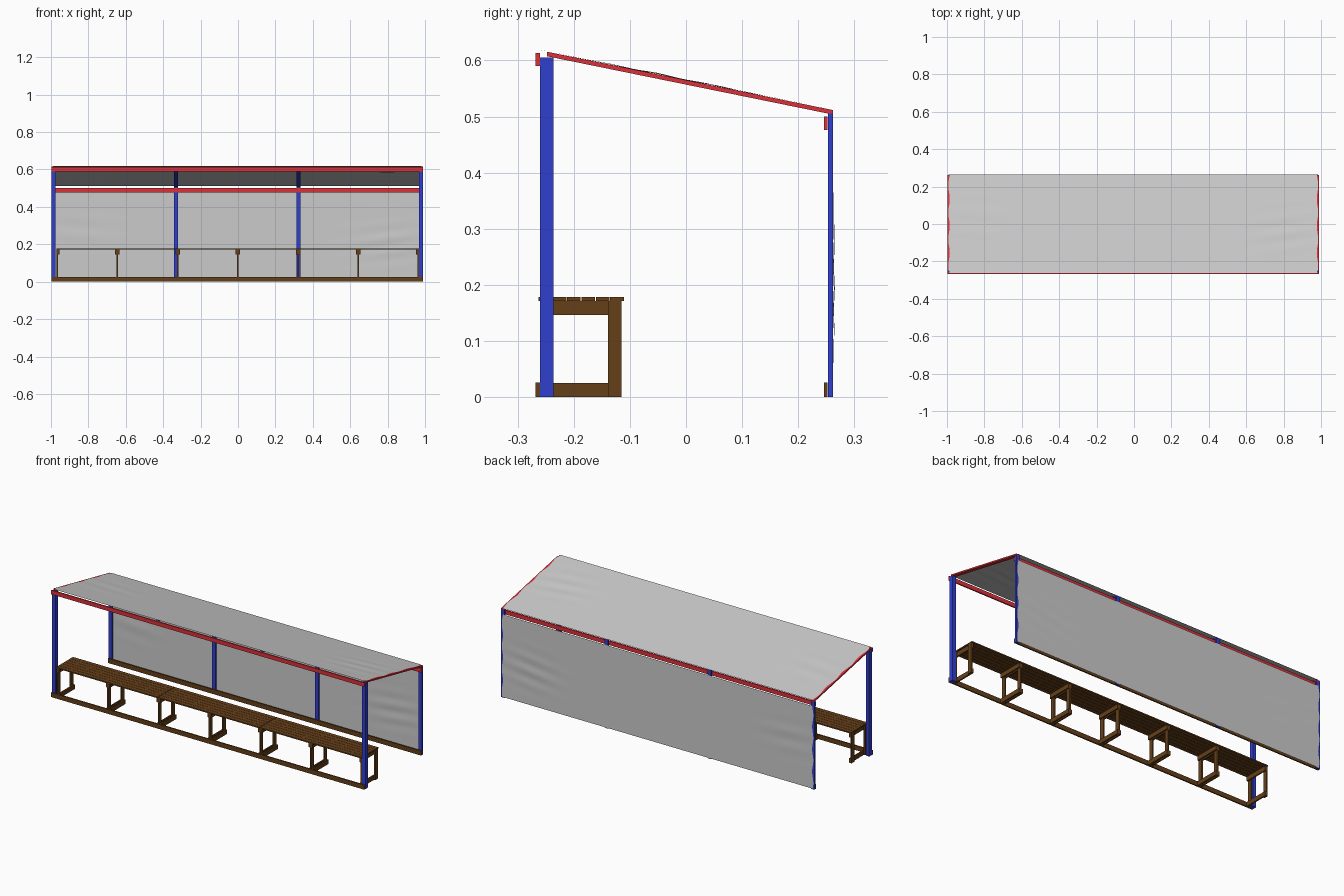
import bpy, bmesh, math
from mathutils import Vector

if "Cube" in bpy.data.objects:
    bpy.data.objects.remove(bpy.data.objects["Cube"])

CX = -0.004                        # frame centre in x
HALF = 0.994                       # half length of the frame
POST_X = [CX + s for s in (-0.983, -0.328, 0.328, 0.983)]


def material(name, rgb):
    m = bpy.data.materials.new(name)
    m.diffuse_color = (*rgb, 1)
    m.use_nodes = True
    m.node_tree.nodes["Principled BSDF"].inputs["Base Color"].default_value = m.diffuse_color
    return m


RED = material("red_paint", (0.72, 0.03, 0.04))
BLUE = material("blue_paint", (0.03, 0.05, 0.62))
WOOD = material("brown_wood", (0.13, 0.05, 0.01))


def finish(name, bm, mat=None):
    bmesh.ops.recalc_face_normals(bm, faces=bm.faces)
    me = bpy.data.meshes.new(name)
    bm.to_mesh(me)
    bm.free()
    ob = bpy.data.objects.new(name, me)
    bpy.context.collection.objects.link(ob)
    if mat:
        me.materials.append(mat)
    return ob


def prism(bm, x0, x1, profile):
    """Extrude a (y, z) outline along x."""
    face = bm.faces.new([bm.verts.new((x0, y, z)) for y, z in profile])
    new = bmesh.ops.extrude_face_region(bm, geom=[face])["geom"]
    bmesh.ops.translate(bm, vec=(x1 - x0, 0, 0),
                        verts=[v for v in new if isinstance(v, bmesh.types.BMVert)])


def bar(bm, x0, x1, y0, y1, z0, z1):
    prism(bm, x0, x1, [(y0, z0), (y1, z0), (y1, z1), (y0, z1)])


def box(name, mat, *dims):
    bm = bmesh.new()
    bar(bm, *dims)
    return finish(name, bm, mat)


# front posts at the corners, slim back posts along the wall
for x in (POST_X[0], POST_X[3]):
    box("front_post", BLUE, x - 0.011, x + 0.011, -0.26, -0.236, 0, 0.605)
for x in POST_X:
    box("back_post", BLUE, x - 0.011, x + 0.011, 0.253, 0.262, 0, 0.505)

# long rails, top and bottom
L, R = CX - HALF, CX + HALF
box("front_top_beam", RED, L, R, -0.268, -0.2605, 0.59, 0.613)
box("back_top_beam", RED, L, R, 0.2455, 0.2525, 0.476, 0.5)
box("front_bottom_rail", WOOD, L, R, -0.268, -0.2605, 0, 0.026)
box("back_bottom_rail", WOOD, L, R, 0.2455, 0.2525, 0, 0.026)


# sloping rafters: red at the ends, blue inside
def roof_z(y):
    return 0.6155 - (y + 0.248) * 0.104 / 0.51


for i, x in enumerate(POST_X):
    bm = bmesh.new()
    y0, y1, t = -0.248, 0.262, 0.008
    prism(bm, x - 0.011, x + 0.011, [(y0, roof_z(y0) - t), (y1, roof_z(y1) - t),
                                     (y1, roof_z(y1)), (y0, roof_z(y0))])
    finish("end_rafter" if i in (0, 3) else "inner_rafter", bm, RED if i in (0, 3) else BLUE)

# bench frames: thin legs with bars bolted on both sides
B0, B1 = -0.971, 0.969
N = 7
for i in range(N):
    bm = bmesh.new()
    x = B0 + 0.004 + (B1 - B0 - 0.008) * i / (N - 1)
    for y in (-0.26, -0.139):
        bar(bm, x - 0.004, x + 0.004, y, y + 0.024, 0, 0.171)
    for side in (-1, 1):
        if (i == 0 and side < 0) or (i == N - 1 and side > 0):
            continue
        a, b = sorted((x + side * 0.004, x + side * 0.012))
        for z in (0, 0.146):
            bar(bm, a, b, -0.26, -0.115, z, z + 0.025)
    finish("bench_frame", bm, WOOD)

# seat slats in three lengths
S = (B1 - B0) / 3
for k in range(3):
    bm = bmesh.new()
    for j in range(6):
        y = -0.263 + j * 0.0256
        bar(bm, B0 + k * S + 0.001, B0 + (k + 1) * S - 0.001, y, y + 0.0242, 0.171, 0.178)
    finish("bench_slats", bm, WOOD)


# cloth sheets with a few soft folds near the ends
def folds(u, v):
    right = math.exp(-((u - 0.82) / 0.16) ** 2 - ((v - 0.42) / 0.22) ** 2)
    left = math.exp(-((u + 0.85) / 0.16) ** 2 - ((v - 0.55) / 0.2) ** 2)
    return (0.0018 * right * math.sin(38 * v - 9 * u)
            + 0.0012 * left * math.sin(30 * v + 5 * u))


def cloth(name, start, end, normal, nx=90, ny=30):
    bm = bmesh.new()
    bmesh.ops.create_grid(bm, x_segments=nx, y_segments=ny, size=1)
    for vert in bm.verts:
        u, v = vert.co.x, vert.co.y / 2 + 0.5
        p = start.lerp(end, v) + normal * folds(u, v)
        edge = abs(u) ** 30 * 0.004 * math.sin(23 * v)
        p.x = CX + u * (0.985 + edge)
        vert.co = p
    ob = finish(name, bm)
    for f in ob.data.polygons:
        f.use_smooth = True


cloth("roof_cloth", Vector((0, -0.261, roof_z(-0.261) + 0.0008)),
      Vector((0, 0.264, roof_z(0.264) + 0.0008)), Vector((0, 0.2, 0.98)))
cloth("back_cloth", Vector((0, 0.2635, 0.004)),
      Vector((0, 0.2635, 0.478)), Vector((0, 1, 0)))
